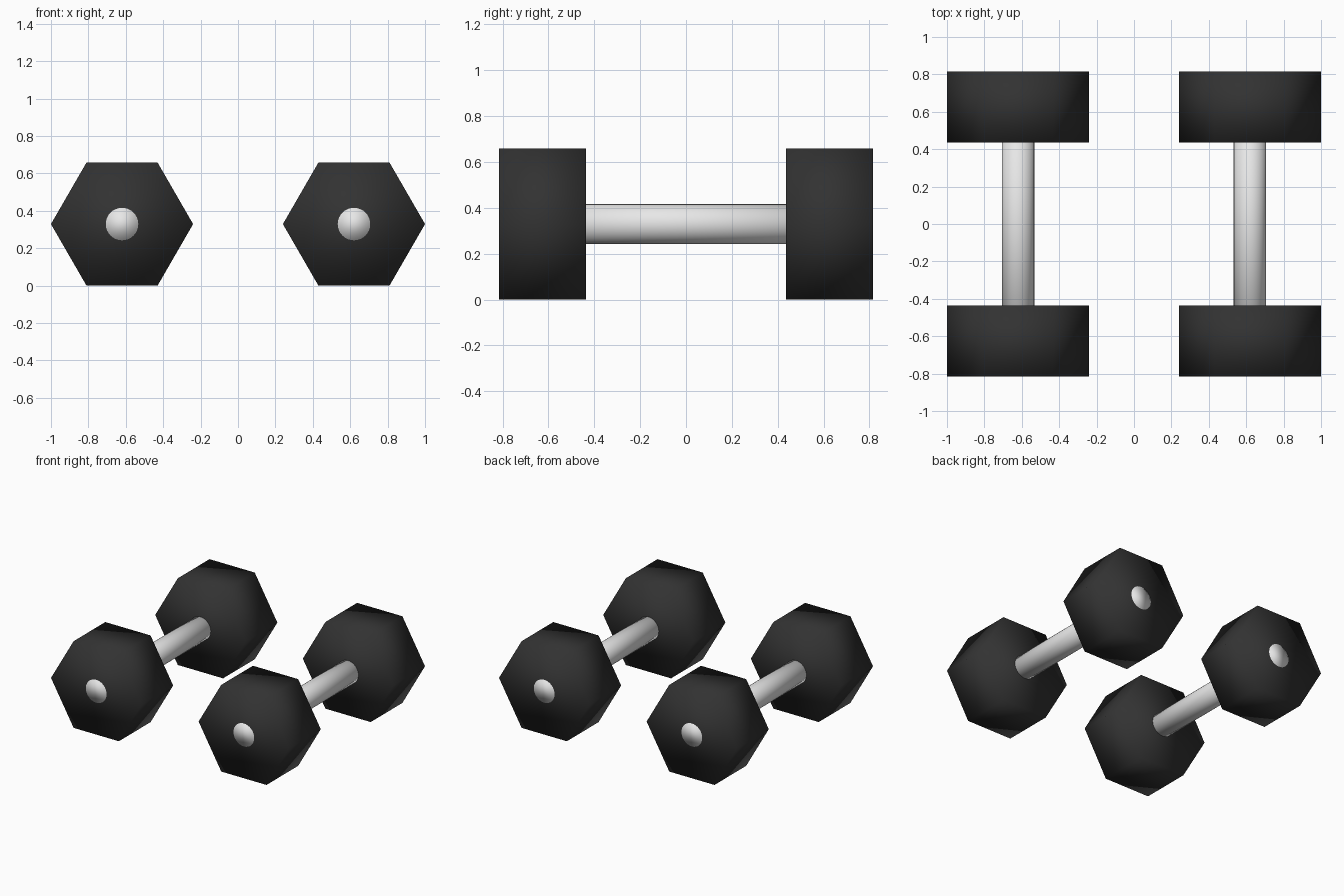
import bpy
import bmesh
import math

if "Cube" in bpy.data.objects:
    bpy.data.objects.remove(bpy.data.objects["Cube"])

HEAD_R = 0.38                                   # hexagon corner radius
AXIS_Z = HEAD_R * math.cos(math.pi / 6)         # heads rest on a flat side
HEAD_IN, HEAD_OUT = 0.435, 0.815
BAR_R = 0.087


def material(name, value):
    mat = bpy.data.materials.new(name)
    mat.diffuse_color = (value, value, value, 1)
    mat.use_nodes = True
    mat.node_tree.nodes["Principled BSDF"].inputs["Base Color"].default_value = mat.diffuse_color
    return mat


def prism(name, sides, radius, x, y0, y1, mat):
    """Smooth-shaded prism lying along y, first corner pointing to +x."""
    bm = bmesh.new()
    rings = []
    for y in (y0, y1):
        ring = []
        for i in range(sides):
            a = 2 * math.pi * i / sides
            ring.append(bm.verts.new((radius * math.cos(a), y, radius * math.sin(a))))
        rings.append(ring)
    front, back = rings
    bm.faces.new(front)
    bm.faces.new(back[::-1])
    for i in range(sides):
        j = (i + 1) % sides
        bm.faces.new((front[i], back[i], back[j], front[j]))
    bmesh.ops.recalc_face_normals(bm, faces=bm.faces)
    for f in bm.faces:
        f.smooth = True
    mesh = bpy.data.meshes.new(name)
    bm.to_mesh(mesh)
    bm.free()
    mesh.materials.append(mat)
    obj = bpy.data.objects.new(name, mesh)
    obj.location = (x, 0, AXIS_Z)
    bpy.context.collection.objects.link(obj)
    return obj


black = material("black rubber", 0.032)
steel = material("light steel", 0.8)

# Two dumbbells side by side
for side, x in (("left", -0.62), ("right", 0.62)):
    # Hexagonal heads
    prism(side + "_front_head", 6, HEAD_R, x, -HEAD_OUT, -HEAD_IN, black)
    prism(side + "_back_head", 6, HEAD_R, x, HEAD_IN, HEAD_OUT, black)
    # Bar through both heads, its ends just visible on the outer faces
    end = HEAD_OUT + 0.001
    prism(side + "_bar", 32, BAR_R, x, -end, end, steel)
